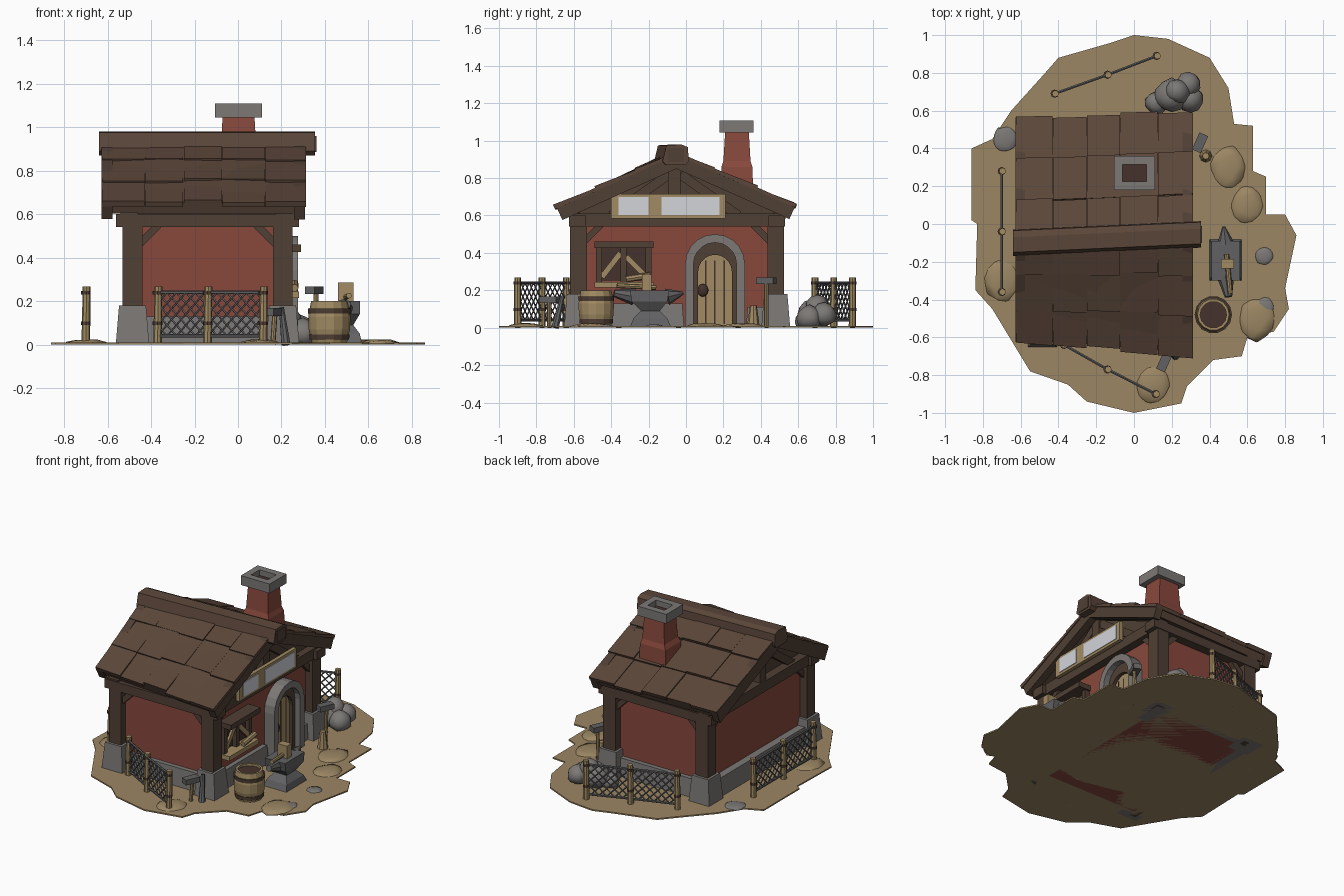
import bpy, bmesh, math, random
from mathutils import Vector, Matrix

random.seed(4)
start_cube = bpy.data.objects.get("Cube")
if start_cube:
    bpy.data.objects.remove(start_cube)


def material(name, r, g, b):
    m = bpy.data.materials.new(name)
    m.use_nodes = True
    m.diffuse_color = (r, g, b, 1)
    m.node_tree.nodes["Principled BSDF"].inputs["Base Color"].default_value = (r, g, b, 1)
    return m


SAND = material("sand", .33, .24, .125)
ROOF = material("roof brown", .105, .062, .042)
TIMBER = material("dark timber", .08, .05, .035)
RED = material("red plaster", .25, .066, .046)
STONE = material("grey stone", .2, .19, .18)
METAL = material("dark metal", .12, .12, .125)
WOOD = material("light wood", .36, .26, .125)
PALE = material("pale paint", .65, .66, .7)
SHADE = material("dark interior", .06, .032, .025)


def finish(name, bm, mat, smooth=False):
    bmesh.ops.recalc_face_normals(bm, faces=bm.faces)
    mesh = bpy.data.meshes.new(name)
    bm.to_mesh(mesh)
    bm.free()
    mesh.materials.append(mat)
    for f in mesh.polygons:
        f.use_smooth = smooth
    obj = bpy.data.objects.new(name, mesh)
    bpy.context.collection.objects.link(obj)
    return obj


def loft(name, rings, mat):
    """Skin a list of equal rings and close both ends."""
    bm = bmesh.new()
    rows = [[bm.verts.new(p) for p in ring] for ring in rings]
    n = len(rows[0])
    for a, b in zip(rows, rows[1:]):
        for i in range(n):
            j = (i + 1) % n
            bm.faces.new((a[i], a[j], b[j], b[i]))
    bm.faces.new(rows[0])
    bm.faces.new(rows[-1])
    return finish(name, bm, mat)


def rect(x0, x1, y0, y1, z):
    return [(x0, y0, z), (x1, y0, z), (x1, y1, z), (x0, y1, z)]


def box(name, x0, x1, y0, y1, z0, z1, mat, flare=0):
    return loft(name, [rect(x0 - flare, x1 + flare, y0 - flare, y1 + flare, z0),
                       rect(x0, x1, y0, y1, z1)], mat)


def side_prism(name, points, x0, x1, mat):
    return loft(name, [[(x, y, z) for y, z in points] for x in (x0, x1)], mat)


def beam(name, p, q, width, height, mat):
    p, q = Vector(p), Vector(q)
    bm = bmesh.new()
    turn = (q - p).to_track_quat('Z', 'Y').to_matrix().to_4x4()
    size = Matrix.Diagonal((width, height, (q - p).length, 1))
    bmesh.ops.create_cube(bm, size=1, matrix=Matrix.Translation((p + q) / 2) @ turn @ size)
    return finish(name, bm, mat)


def rod(name, p, q, r0, mat, r1=None, sides=8):
    p, q = Vector(p), Vector(q)
    bm = bmesh.new()
    turn = (q - p).to_track_quat('Z', 'Y').to_matrix().to_4x4()
    bmesh.ops.create_cone(bm, cap_ends=True, segments=sides, radius1=r0, radius2=r1 or r0,
                          depth=(q - p).length, matrix=Matrix.Translation((p + q) / 2) @ turn)
    return finish(name, bm, mat)


def blob(name, x, y, z, sx, sy, sz, mat, rough=.08):
    bm = bmesh.new()
    bmesh.ops.create_icosphere(bm, subdivisions=2, radius=1)
    for v in bm.verts:
        v.co *= 1 + random.uniform(-rough, rough)
        v.co = Vector((x + v.co.x * sx, y + v.co.y * sy, max(.002, z + v.co.z * sz)))
    return finish(name, bm, mat, True)


# Ground with a ragged outline, low mounds and flat stones
outline = [(0, 1), (.18, .98), (.4, .88), (.5, .72), (.53, .53), (.63, .52), (.63, .28), (.7, .25),
           (.7, .05), (.8, .05), (.86, -.06), (.8, -.34), (.82, -.45), (.74, -.57), (.6, -.6),
           (.57, -.7), (.42, -.72), (.28, -.86), (.25, -.95), (0, -1), (-.25, -.94), (-.35, -.85),
           (-.55, -.78), (-.75, -.45), (-.84, -.35), (-.83, 0), (-.86, .02), (-.86, .4),
           (-.75, .45), (-.65, .6), (-.47, .8), (-.4, .88), (-.12, .96)]
loft("ground", [[(x, y, z) for x, y in outline] for z in (0, .009)], SAND)
for x, y, s in [(.65, -.5, .1), (.6, .1, .09), (.5, .3, .1), (.1, -.85, .09), (-.7, -.3, .1)]:
    blob("ground_mound", x, y, 0, s, s * 1.2, .025, SAND)
for x, y, s in [(-.68, .45, .07), (.69, -.17, .05), (.69, -.44, .055)]:
    blob("flat_stone", x, y, .006, s, s, .012, STONE)

# House body
FRONT = .2
box("walls", -.48, FRONT, -.57, .47, 0, .6, RED)
side_prism("gable", [(-.57, .57), (.47, .57), (.47, .63), (-.06, .87), (-.57, .63)], -.48, FRONT + .005, TIMBER)
for y0, y1 in ((-.6, -.54), (.44, .5)):
    box("long_footing", -.52, .22, y0, y1, 0, .13, STONE, .01)
box("rear_footing", -.53, -.47, -.6, .5, 0, .13, STONE, .01)
box("window_side_footing", .17, .23, -.6, -.02, 0, .13, STONE, .01)
box("door_side_footing", .17, .23, .33, .5, 0, .11, STONE, .01)
for x in (-.485, .205):
    for y in (-.575, .48):
        box("corner_post", x - .045, x + .045, y - .045, y + .045, 0, .57, TIMBER)
        box("corner_stone", x - .062, x + .062, y - .062, y + .062, 0, .18, STONE, .015)
        sx, sy = (1 if x < 0 else -1), (1 if y < 0 else -1)
        beam("side_brace", (x + sx * .03, y, .46), (x + sx * .12, y, .55), .05, .035, TIMBER)
        beam("end_brace", (x, y + sy * .03, .46), (x, y + sy * .12, .55), .05, .035, TIMBER)
for y in (-.58, .485):
    box("eave_beam", -.56, .28, y - .045, y + .045, .54, .6, TIMBER)
for x in (-.5, .215):
    box("cross_beam", x - .04, x + .04, -.62, .53, .54, .61, TIMBER)

# Roof: a slab and three courses of uneven boards on each slope
X0, X1 = -.625, .315


def slope(side, u, v, lift):
    """Point on a roof slope: u along the ridge, v from ridge to eave."""
    ridge = Vector((0, -.1 + .05 * u, .945))
    eave = Vector((0, -.62 - .08 * u, .655) if side < 0 else (0, .565 + .025 * u, .66))
    point = ridge.lerp(eave, v) + Vector((0, side * .42, .9)) * lift
    point.x = X0 + (X1 - X0) * u
    return point


def slope_board(name, side, u0, u1, v0, v1, low, high0, high1, mat):
    corners = [(u0, v0, high0), (u1, v0, high0), (u1, v1, high1), (u0, v1, high1)]
    loft(name, [[slope(side, u, v, low) for u, v, h in corners],
                [slope(side, u, v, h) for u, v, h in corners]], mat)


for side in (-1, 1):
    slope_board("roof_slab", side, .01, .99, 0, .98, -.065, -.01, -.01, ROOF)
    edges = [0, .21, .4, .59, .8, 1]
    for u0, u1 in zip(edges, edges[1:]):
        for row in range(3):
            lift = random.uniform(-.002, .006)
            end = (row + 1) / 3 + random.uniform(-.02, .015)
            slope_board("roof_board", side, u0, u1 - .003, row / 3, end, -.02, lift - .008, lift + .004, ROOF)
    # Verge boards and gable timbers
    for u in (.025, .965):
        x = X0 + (X1 - X0) * u
        top, low = slope(side, u, .02, -.045), slope(side, u, 1, -.045)
        top.x = low.x = x
        beam("verge_board", top, low, .05, .085, TIMBER)
    for x in (-.5, .225):
        beam("gable_strut", (x, -.06 + side * .34, .6), (x, -.06 + side * .03, .82), .04, .05, TIMBER)
for x in (-.5, .225):
    box("king_post", x - .03, x + .03, -.095, -.03, .6, .9, TIMBER)

# Ridge beam with bevelled corners
section = [(-.07, -.04), (-.05, -.06), (.05, -.06), (.07, -.04), (.065, .035), (.03, .05), (-.05, .045)]
loft("ridge_beam", [[(x, y + dy, .93 + dz) for dy, dz in section]
                    for x, y in ((-.64, -.1), (.355, -.055))], ROOF)
side_prism("ridge_end", [(-.1, .885), (-.01, .885), (-.01, .96), (-.1, .96)], .35, .36, TIMBER)

# Chimney with a hollow cap
loft("chimney", [rect(-.1, .1, .18, .36, .7), rect(-.095, .095, .19, .355, .86), rect(-.08, .085, .2, .345, .89),
                 rect(-.07, .075, .21, .335, 1.06)], RED)
for x0, x1, y0, y1 in ((-.105, -.06, .18, .36), (.065, .11, .18, .36), (-.06, .065, .18, .225), (-.06, .065, .315, .36)):
    box("chimney_cap", x0, x1, y0, y1, 1.045, 1.108, STONE)
box("flue", -.06, .065, .225, .315, 1.05, 1.07, SHADE)


# Arched doorway
def arch(radius, spring, count=10):
    pts = [(radius * math.cos(math.pi * i / count), spring + radius * math.sin(math.pi * i / count))
           for i in range(count + 1)]
    return [(.155 + y, z) for y, z in [(radius, .01)] + pts + [(-radius, .01)]]


outer, inner, lining = arch(.16, .34), arch(.115, .34), arch(.09, .3)


def arch_band(name, a, b, x0, x1, mat):
    for i in range(len(a) - 1):
        side_prism(name, [a[i], a[i + 1], b[i + 1], b[i]], x0, x1, mat)


arch_band("door_arch", outer, inner, .17, .275, STONE)
arch_band("door_lining", inner, lining, .19, .235, TIMBER)
side_prism("door_leaf", lining, .195, .212, WOOD)
for y in (.105, .155, .205):
    box("door_gap", .21, .214, y - .004, y + .004, .02, .36, SHADE)
blob("door_ring", .225, .09, .2, .015, .03, .035, SHADE, 0)

# Window with frame, canopy and sill
box("window_pane", .19, .206, -.46, -.2, .25, .44, SHADE)
for y in (-.465, -.335, -.2):
    box("window_upright", .2, .235, y - .016, y + .016, .24, .44, TIMBER)
box("window_canopy", .2, .29, -.49, -.175, .425, .46, TIMBER)
box("window_sill", .2, .28, -.49, -.175, .215, .245, WOOD)
beam("window_plank", (.225, -.45, .27), (.225, -.35, .4), .015, .03, WOOD)
beam("window_plank", (.225, -.32, .38), (.225, -.21, .27), .015, .03, WOOD)
rod("sill_roll", (.26, -.32, .26), (.26, -.19, .28), .018, WOOD)

# Blank sign board with painted panels
box("sign_board", .265, .29, -.4, .21, .585, .715, WOOD)
for y0, y1 in ((-.36, -.2), (-.13, .18)):
    box("sign_panel", .29, .294, y0, y1, .602, .698, PALE)

# Fences: posts, rails and a woven wire lattice
wires = bpy.data.curves.new("fence_lattice", 'CURVE')
wires.dimensions = '3D'
wires.bevel_depth = .0045
wires.bevel_resolution = 0


def wire(p, q):
    s = wires.splines.new('POLY')
    s.points.add(1)
    for point, co in zip(s.points, (p, q)):
        point.co = (*co, 1)


LOW, TALL = .04, .2
for posts in ([(-.37, -.64), (-.14, -.77), (.115, -.9)], [(-.42, .69), (-.14, .79), (.12, .89)],
              [(-.7, .28), (-.7, -.04), (-.7, -.36)]):
    for x, y in posts:
        rod("fence_post", (x, y, 0), (x + .004, y, .268), .02, WOOD, .018)
        for z in (.09, .23):
            rod("post_binding", (x, y, z), (x, y, z + .016), .022, TIMBER)
    for a, b in zip(posts, posts[1:]):
        a, b = Vector((*a, 0)), Vector((*b, 0))
        length, along = (b - a).length, (b - a).normalized()
        for z in (LOW, LOW + TALL):
            rod("fence_rail", a + Vector((0, 0, z)), b + Vector((0, 0, z)), .008, METAL, sides=6)
        for i in range(-4, int(length / .05) + 1):
            s0, s1 = max(0, i * .05), min(length, i * .05 + TALL)
            for flip in (False, True):
                ends = []
                for s in (s0, s1):
                    rise = s - i * .05
                    ends.append(a + along * s + Vector((0, 0, LOW + (TALL - rise if flip else rise))))
                wire(*ends)
lattice = bpy.data.objects.new("fence_lattice", wires)
wires.materials.append(METAL)
bpy.context.collection.objects.link(lattice)
bpy.context.view_layer.objects.active = lattice
lattice.select_set(True)
bpy.ops.object.convert(target='MESH')

# Barrel
BX, BY = .42, -.48


def ring(radius, z, n=14):
    return [(BX + radius * math.cos(math.tau * i / n), BY + radius * math.sin(math.tau * i / n), z) for i in range(n)]


loft("barrel", [ring(.08, .005), ring(.095, .07), ring(.097, .13), ring(.084, .2), ring(.07, .2), ring(.07, .17)], WOOD)
for z, r in ((.035, .091), (.155, .097)):
    loft("barrel_band", [ring(r, z - .012), ring(r + .002, z + .012)], TIMBER)
loft("barrel_inside", [ring(.07, .17), ring(.07, .185)], SHADE)

# Anvil with a horn and a hammer resting on it
loft("anvil", [rect(.4, .57, -.3, -.08, .005), rect(.41, .56, -.28, -.1, .05), rect(.44, .53, -.24, -.14, .09),
               rect(.41, .56, -.29, -.1, .14), rect(.41, .56, -.3, -.09, .2)], METAL)
rod("anvil_horn", (.485, -.1, .165), (.475, -.015, .185), .045, METAL, .008)
rod("anvil_heel", (.485, -.28, .165), (.5, -.385, .185), .045, METAL, .02)
rod("anvil_hammer_handle", (.49, -.16, .215), (.51, -.37, .225), .013, WOOD)
box("anvil_hammer_head", .46, .53, -.235, -.185, .2, .285, WOOD)

# Rocks, tools and stumps
for x, y, z, s in ((.12, .64, .03, .06), (.2, .68, .06, .09), (.3, .66, .05, .07), (.29, .74, .07, .065), (.23, .7, .11, .065)):
    blob("rock", x, y, z, s, s, s, STONE, .07)
for x, y, tall in ((.35, .43, .25), (.16, -.73, .15)):
    rod("tool_handle", (x, y, 0), (x + .01, y, tall), .012, WOOD)
    beam("tool_head", (x - .02, y - .045, tall), (x + .02, y + .045, tall), .05, .035, METAL)
rod("stump", (.38, .36, 0), (.38, .36, .12), .035, WOOD, .018)
rod("leaning_bar", (.22, -.7, 0), (.2, -.66, .17), .022, METAL, .012)
